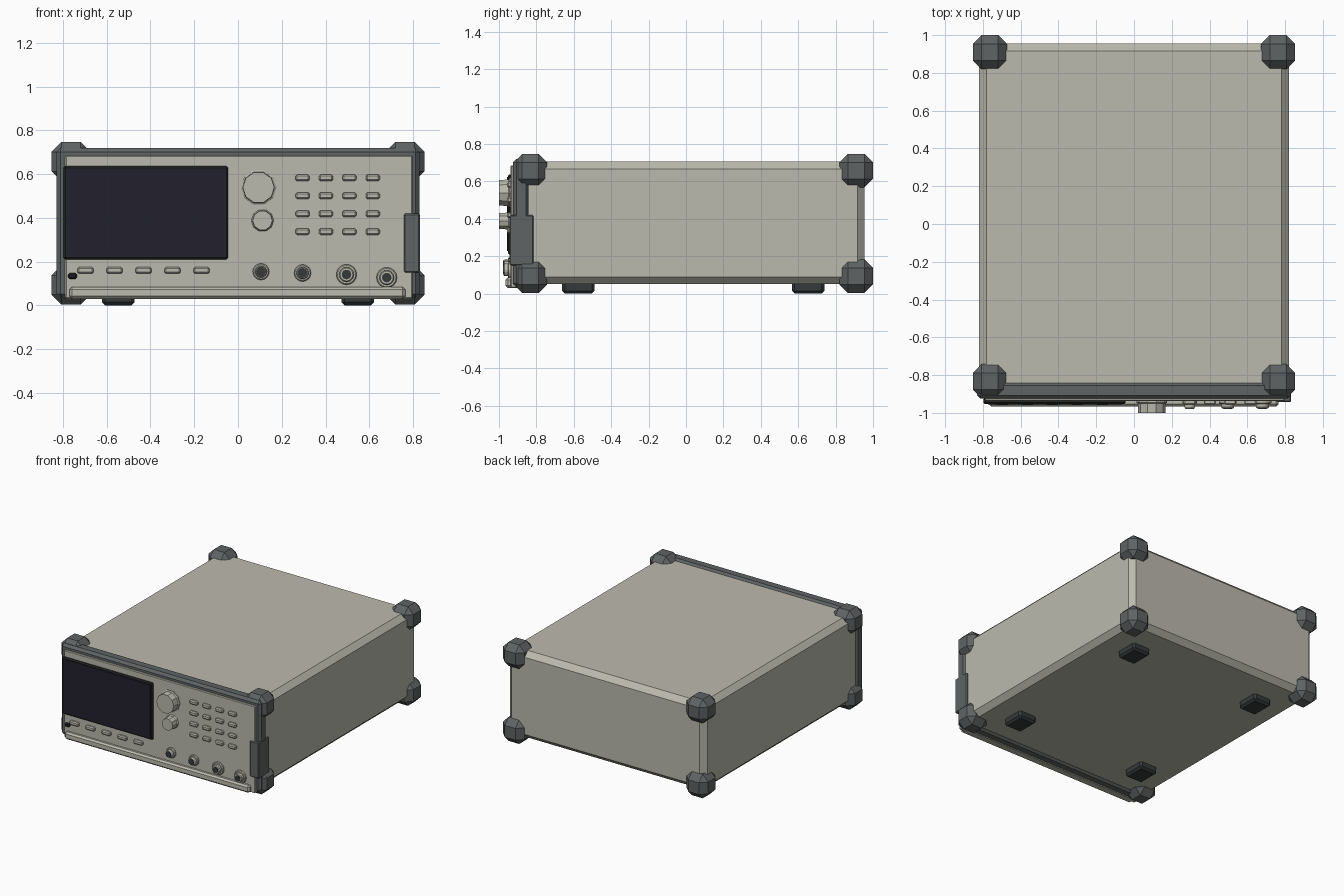
import bpy, bmesh, math
from mathutils import Matrix, Vector

if "Cube" in bpy.data.objects:
    bpy.data.objects.remove(bpy.data.objects["Cube"])


def material(name, color):
    m = bpy.data.materials.new(name)
    m.diffuse_color = (*color, 1)
    m.use_nodes = True
    m.node_tree.nodes["Principled BSDF"].inputs["Base Color"].default_value = m.diffuse_color
    return m


BEIGE = material("warm beige", (0.50, 0.49, 0.42))
GRAY = material("bumper gray", (0.115, 0.125, 0.127))
FOOT = material("dark rubber", (0.035, 0.042, 0.044))
BLACK = material("bezel black", (0.016, 0.018, 0.019))
NAVY = material("screen navy", (0.016, 0.015, 0.026))


def finish(name, bm, mat):
    bmesh.ops.recalc_face_normals(bm, faces=bm.faces)
    mesh = bpy.data.meshes.new(name)
    bm.to_mesh(mesh)
    bm.free()
    mesh.materials.append(mat)
    ob = bpy.data.objects.new(name, mesh)
    bpy.context.collection.objects.link(ob)
    return ob


def box(name, x, y, z, mat, bevel=0.0):
    """Chamfered box from (min, max) ranges."""
    bm = bmesh.new()
    bmesh.ops.create_cube(bm, size=1)
    for v in bm.verts:
        v.co = Vector([(r[0] + r[1]) / 2 + c * (r[1] - r[0]) for r, c in zip((x, y, z), v.co)])
    if bevel:
        bmesh.ops.bevel(bm, geom=bm.edges[:], offset=bevel, segments=1, affect='EDGES')
    return finish(name, bm, mat)


def lathe(name, x, z, profile, mat, sides):
    """Turned part facing -y; profile is a list of (radius, y)."""
    bm = bmesh.new()
    rings = []
    for r, y in profile:
        rings.append([bm.verts.new((x + r * math.cos(2 * math.pi * i / sides), y,
                                    z + r * math.sin(2 * math.pi * i / sides)))
                      for i in range(sides)])
    for a, b in zip(rings, rings[1:]):
        for i in range(sides):
            j = (i + 1) % sides
            bm.faces.new((a[i], a[j], b[j], b[i]))
    bm.faces.new(rings[0])
    bm.faces.new(rings[-1])
    return finish(name, bm, mat)


# Case
box("case", (-0.82, 0.82), (-0.88, 0.955), (0.05, 0.705), BEIGE, 0.038)

# Front surround and the grip on its right side
box("front_surround", (-0.83, 0.83), (-0.925, -0.838), (0.035, 0.72), GRAY, 0.018)
box("side_grip", (0.757, 0.832), (-0.943, -0.815), (0.15, 0.42), GRAY, 0.006)

# Corner bumpers
for x in (-0.763, 0.763):
    for y in (-0.832, 0.91):
        for z in (0.093, 0.657):
            box("corner_bumper", (x - 0.09, x + 0.09), (y - 0.09, y + 0.09),
                (z - 0.09, z + 0.09), GRAY, 0.046)

# Feet
for x in (-0.547, 0.547):
    for y in (-0.575, 0.653):
        box("foot", (x - 0.075, x + 0.075), (y - 0.087, y + 0.087), (0, 0.07), FOOT, 0.015)

# Front panel with top lip and bottom ledge
box("front_panel", (-0.79, 0.797), (-0.938, -0.90), (0.03, 0.685), BEIGE, 0.005)
box("bottom_ledge", (-0.77, 0.765), (-0.965, -0.92), (0.03, 0.085), BEIGE, 0.012)

# Display
box("screen_bezel", (-0.797, -0.045), (-0.953, -0.92), (0.21, 0.637), BLACK, 0.008)
box("screen", (-0.772, -0.062), (-0.956, -0.949), (0.228, 0.623), NAVY)

# Keypad, soft keys and power key
for i in range(4):
    for j in range(4):
        x, z = 0.295 + 0.107 * i, 0.583 - 0.082 * j
        box("keypad_button", (x - 0.032, x + 0.032), (-0.957, -0.93),
            (z - 0.015, z + 0.015), BEIGE, 0.007)
for i in range(5):
    x = -0.697 + 0.1325 * i
    box("soft_key", (x - 0.037, x + 0.037), (-0.957, -0.93), (0.145, 0.175), BEIGE, 0.007)
box("power_key", (-0.776, -0.737), (-0.955, -0.93), (0.12, 0.147), BLACK, 0.007)

# Knobs
lathe("large_knob", 0.094, 0.539, [(0.082, -0.93), (0.082, -0.945), (0.074, -0.95), (0.072, -1.0)], BEIGE, 10)
lathe("small_knob", 0.112, 0.388, [(0.052, -0.93), (0.051, -0.945), (0.047, -0.95), (0.045, -1.0)], BEIGE, 10)

# Input sockets: collar, raised ring, dark opening
for x, z, r in ((0.105, 0.154, 0.038), (0.295, 0.148, 0.039), (0.496, 0.141, 0.047), (0.680, 0.127, 0.047)):
    lathe("socket_collar", x, z, [(r, -0.93), (r, -0.948), (r - 0.005, -0.953)], BEIGE, 16)
    lathe("socket_ring", x, z, [(r * 0.72, -0.94), (r * 0.72, -0.97), (r * 0.62, -0.976)], BEIGE, 16)
    lathe("socket_opening", x, z, [(0.022, -0.95), (0.022, -0.979)], FOOT, 12)
